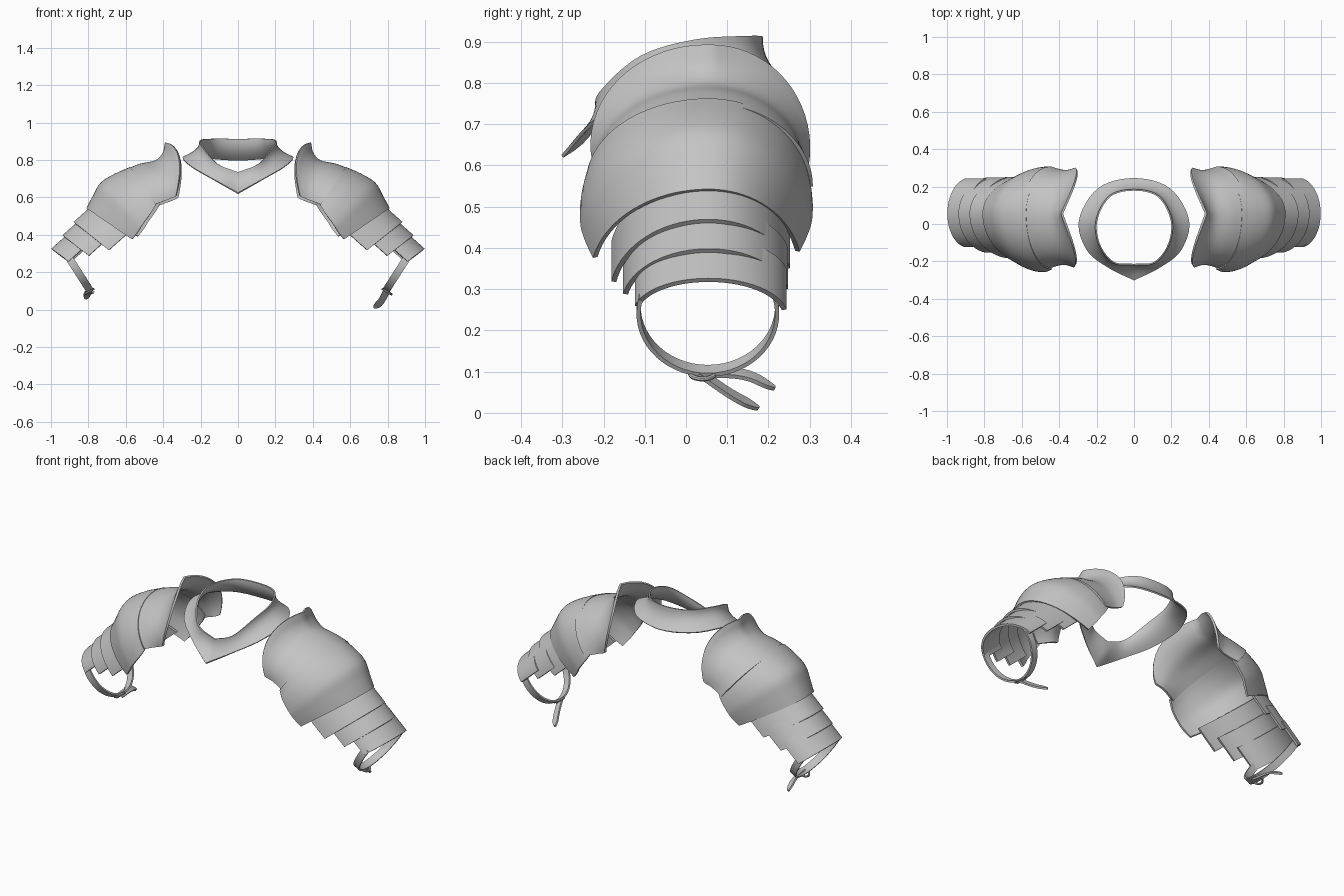
import bpy, math
from mathutils import Vector

if "Cube" in bpy.data.objects:
    bpy.data.objects.remove(bpy.data.objects["Cube"])

steel = bpy.data.materials.new("steel grey")
steel.diffuse_color = (0.55, 0.55, 0.55, 1)
steel.use_nodes = True
steel.node_tree.nodes["Principled BSDF"].inputs["Base Color"].default_value = steel.diffuse_color


def spline(rows, steps):
    """Catmull-Rom through rows of equal-length number tuples."""
    out = []
    n = len(rows)
    for i in range(n - 1):
        p1, p2 = rows[i], rows[i + 1]
        p0 = rows[i - 1] if i else [2 * a - b for a, b in zip(p1, p2)]
        p3 = rows[i + 2] if i + 2 < n else [2 * b - a for a, b in zip(p1, p2)]
        for s in range(steps):
            t = s / steps
            out.append([0.5 * (2 * b + (c - a) * t + (2 * a - 5 * b + 4 * c - d) * t * t
                               + (3 * b - a - 3 * c + d) * t ** 3)
                        for a, b, c, d in zip(p0, p1, p2, p3)])
    out.append(list(rows[-1]))
    return out


def loft(name, loops, thick, mirror=False, closed=False, ring=False):
    """Skin rows of points, thicken them, and optionally mirror across x."""
    n, rows = len(loops[0]), len(loops)
    verts = [tuple(p) for row in loops for p in row]
    faces = []
    for i in range(rows if ring else rows - 1):
        k = (i + 1) % rows
        for j in range(n if closed else n - 1):
            m = (j + 1) % n
            faces.append((i * n + j, i * n + m, k * n + m, k * n + j))
    me = bpy.data.meshes.new(name)
    me.from_pydata(verts, [], faces)
    me.materials.append(steel)
    ob = bpy.data.objects.new(name, me)
    bpy.context.collection.objects.link(ob)
    if thick:
        mod = ob.modifiers.new("thickness", 'SOLIDIFY')
        mod.thickness = thick
        mod.offset = 0
    if mirror:
        mod = ob.modifiers.new("pair", 'MIRROR')
        mod.use_mirror_merge = False
    bpy.ops.object.select_all(action='DESELECT')
    ob.select_set(True)
    bpy.context.view_layer.objects.active = ob
    bpy.ops.object.convert(target='MESH')
    bpy.ops.object.shade_smooth_by_angle(angle=math.radians(40))


def arch(apex, front, back, sweep, bow=0, n=18):
    """Arched cross-section from the front end over the apex to the back end."""
    pts = []
    am = math.radians(sweep)
    for i in range(-n, n + 1):
        t = abs(i) / n
        end = Vector(front if i < 0 else back)
        s = math.sin(t * am) / math.sin(am)
        d = (1 - math.cos(t * am)) / (1 - math.cos(am))
        p = Vector(apex)
        pts.append((p.x + (end.x - p.x) * d - bow * math.sin(math.pi * t),
                    p.y + (end.y - p.y) * s, p.z + (end.z - p.z) * d))
    return pts


def plate(name, rows, back_shift, sweep0, sweep1, bow):
    """Plate from rows of apex x, z and front end x, y, z; the back end follows."""
    rows = spline(rows, 4)
    loops = []
    for i, (ax, az, fx, fy, fz) in enumerate(rows):
        u = i / (len(rows) - 1)
        back = (fx + back_shift[0], back_shift[1] - fy, fz + back_shift[2])
        loops.append(arch((ax, .055, az), (fx, fy, fz), back,
                          sweep0 + (sweep1 - sweep0) * u, bow * (1 - u) ** 2))
    loft(name, loops, 0.012, mirror=True)


# Shoulder cap with its flared inner rim, and the large plate below it
plate("shoulder_cap", [(.385, .892, .33, -.222, .61), (.398, .835, .34, -.218, .602),
                       (.44, .793, .37, -.212, .59), (.52, .775, .41, -.218, .575),
                       (.60, .745, .455, -.232, .558)], (-.01, .07, -.01), 100, 90, .055)
plate("shoulder_plate", [(.575, .757, .44, -.236, .56), (.655, .722, .47, -.25, .51),
                         (.73, .675, .51, -.25, .455), (.77, .607, .535, -.238, .415),
                         (.805, .54, .565, -.22, .377)], (-.03, .05, .015), 90, 78, 0)

# Three arm lames, evenly spaced from the first lower edge to the last
FIRST = [Vector(p) for p in ((.875, .055, .465), (.69, -.175, .318), (.68, .246, .35))]
LAST = [Vector(p) for p in ((.994, .055, .322), (.905, -.118, .258), (.90, .238, .25))]
RISE = Vector((-.11, 0, .098))
for i, name in enumerate(("upper_lame", "middle_lame", "lower_lame")):
    edge = [a.lerp(b, i / 2) for a, b in zip(FIRST, LAST)]
    loops = [arch(*[p + RISE * (1 - k / 4) for p in edge], 79) for k in range(5)]
    loft(name, loops, 0.012, mirror=True)


# Neck guard: half outlines from back to front, flared from collar to hem
def outline(half):
    x, y, z = half[1]
    half = spline([(-x, y, z)] + half, 6)[6:]
    return [Vector(p) for p in half + [[-p[0], p[1], p[2]] for p in half[-2:0:-1]]]


collar = outline([(0, .182, .913), (.13, .148, .914), (.20, .02, .905),
                  (.185, -.11, .865), (.11, -.205, .78), (0, -.217, .735)])
hem = outline([(0, .243, .80), (.19, .19, .812), (.293, .02, .815),
               (.25, -.14, .765), (.13, -.235, .695), (0, -.30, .622)])
guard = []
for i in range(8):
    t = i / 7
    o = t ** 2.4
    guard.append([(a.x + (b.x - a.x) * o, a.y + (b.y - a.y) * o, a.z + (b.z - a.z) * t)
                  for a, b in zip(collar, hem)])
loft("neck_guard", guard, 0.008, closed=True)

# Straps: ribbons whose width runs along the arm
ALONG = Vector((.87, 0, -.5))


def ribbon(name, path, widths, mirror=False):
    loops = [[Vector(p) - ALONG * w / 2, Vector(p) + ALONG * w / 2] for p, w in zip(path, widths)]
    loft(name, loops, 0.01, mirror)


band = []
for i in range(33):
    a = math.radians(-15 + 210 * i / 32)
    z = .25 - .148 * math.sin(a)
    band.append((.79 + (z - .10) * .64, .053 + .168 * math.cos(a), z))
ribbon("arm_strap", band, [.04] * len(band), mirror=True)


def tail(name, pts):
    path = spline(pts, 6)
    n = len(path) - 1
    ribbon(name, path, [.036 * math.sqrt(min(1, (n - i + .2) / 3)) for i in range(n + 1)])


tail("right_strap_tail", [(.795, .03, .10), (.765, .11, .045), (.73, .175, .011)])
tail("left_strap_tail", [(-.785, .03, .10), (-.80, .14, .093), (-.815, .215, .06)])

# Buckle: oval wire frame with a pin across it
U = Vector((0, 1, 0))
N = U.cross(ALONG).normalized()
centre = Vector((.797, .04, .096))
circle = [math.tau * k / 8 for k in range(8)]
frame = []
for i in range(20):
    a = math.tau * i / 20
    d = U * .03 * math.cos(a) + ALONG * .028 * math.sin(a)
    frame.append([centre + d + (d.normalized() * math.cos(b) + N * math.sin(b)) * .006
                  for b in circle])
loft("buckle_frame", frame, 0, mirror=True, closed=True, ring=True)
pin = [[centre + U * s * .03 + (ALONG * math.cos(b) + N * math.sin(b)) * .004 + N * .006
        for b in circle] for s in (-1, 1)]
loft("buckle_pin", pin, 0, mirror=True, closed=True)
